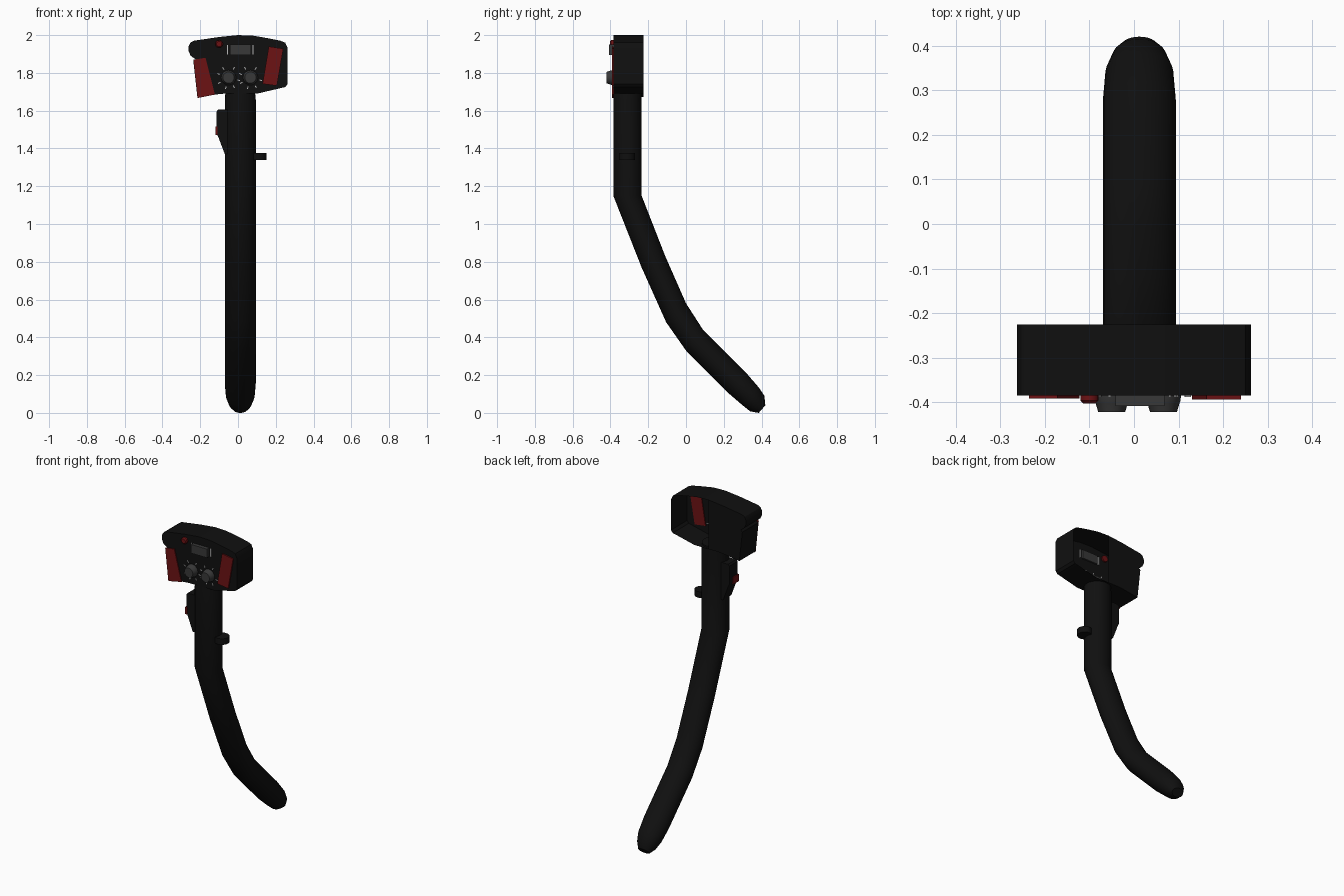
import bpy, bmesh, math
from mathutils import Vector, Matrix

if "Cube" in bpy.data.objects:
    bpy.data.objects.remove(bpy.data.objects["Cube"])


def material(name, rgb):
    m = bpy.data.materials.new(name)
    m.diffuse_color = (*rgb, 1)
    m.use_nodes = True
    m.node_tree.nodes["Principled BSDF"].inputs["Base Color"].default_value = m.diffuse_color
    return m


BLACK = material("black", (0.005, 0.005, 0.005))
RED = material("red", (0.15, 0.006, 0.007))
GREY = material("dark_grey", (0.04, 0.04, 0.04))
WHITE = material("light_grey", (0.5, 0.5, 0.5))


def finish(name, bm, mat, smooth=30):
    bmesh.ops.recalc_face_normals(bm, faces=bm.faces[:])
    me = bpy.data.meshes.new(name)
    bm.to_mesh(me)
    bm.free()
    ob = bpy.data.objects.new(name, me)
    bpy.context.collection.objects.link(ob)
    me.materials.append(mat)
    bpy.ops.object.select_all(action='DESELECT')
    ob.select_set(True)
    bpy.context.view_layer.objects.active = ob
    bpy.ops.object.shade_smooth_by_angle(angle=math.radians(smooth))
    return ob


def loft(name, loops, mat, first=True, last=True, smooth=30):
    """Skin a list of equally long point loops."""
    bm = bmesh.new()
    rings = [[bm.verts.new(p) for p in loop] for loop in loops]
    for a, b in zip(rings, rings[1:]):
        n = len(a)
        for i in range(n):
            bm.faces.new((a[i], a[(i + 1) % n], b[(i + 1) % n], b[i]))
    if first:
        bm.faces.new(rings[0])
    if last:
        bm.faces.new(rings[-1])
    return finish(name, bm, mat, smooth)


def plate(name, pts, y0, y1, mat):
    """Extrude an x,z outline along y."""
    return loft(name, [[(x, y, z) for x, z in pts] for y in (y0, y1)], mat)


def rect(x0, x1, z0, z1):
    return [(x0, z0), (x1, z0), (x1, z1), (x0, z1)]


def turned(name, x, z, steps, mat, n=20):
    """Round part along y from (y, radius) steps."""
    ring = [(math.cos(2 * math.pi * i / n), math.sin(2 * math.pi * i / n)) for i in range(n)]
    return loft(name, [[(x + r * c, y, z + r * s) for c, s in ring] for y, r in steps], mat)


# Bent handle: each section has front y,z / back y,z / half width
CX = 0.012
sections = [
    (-.385, 1.70, -.235, 1.70, .078), (-.385, 1.66, -.235, 1.66, .082),
    (-.385, 1.15, -.235, 1.15, .082), (-.235, .77, -.11, .83, .082),
    (-.105, .48, 0, .58, .082), (0, .33, .09, .44, .082),
    (.23, .10, .32, .21, .082), (.30, .04, .385, .135, .076),
    (.34, .008, .415, .09, .06), (.385, 0, .42, .04, .038),
]
loops = []
for fy, fz, by, bz, hw in sections:
    mid = Vector((CX, (fy + by) / 2, (fz + bz) / 2))
    half = Vector((0, (by - fy) / 2, (bz - fz) / 2))
    loops.append([mid + Vector((hw, 0, 0)) * math.cos(t) + half * math.sin(t)
                  for t in (2 * math.pi * i / 24 for i in range(24))])
loft("handle", loops, BLACK, smooth=40)

# Control head: thin hollow shell, back panel only on the -x half
FRONT, BACK = -.385, -.225
right = [(0, 2.0), (.08, 1.997), (.15, 1.985), (.225, 1.97), (.25, 1.96), (.262, 1.935),
         (.262, 1.74), (.25, 1.725), (.1, 1.69), (0, 1.69)]
left = [(-.075, 1.69), (-.125, 1.685), (-.215, 1.672), (-.236, 1.86), (-.225, 1.872),
        (-.25, 1.89), (-.262, 1.915), (-.262, 1.94), (-.252, 1.96), (-.235, 1.97), (-.1, 1.99)]
outline = right + left
bm = bmesh.new()
f, b = [[bm.verts.new((x, y, z)) for x, z in outline] for y in (FRONT, BACK)]
n = len(outline)
for i in range(n):
    bm.faces.new((f[i], f[(i + 1) % n], b[(i + 1) % n], b[i]))
bm.faces.new(f)
bm.faces.new(b[len(right) - 1:] + [b[0]])
finish("head_shell", bm, BLACK)

# Red side pads
plate("left_pad", [(-.235, 1.87), (-.172, 1.88), (-.122, 1.685), (-.213, 1.667)],
      -.391, -.38, RED)
plate("right_pad", [(.163, 1.94), (.24, 1.928), (.206, 1.732), (.13, 1.742)],
      -.393, -.38, RED)

# Display with side trims, red button
plate("display", rect(-.042, .068, 1.895, 1.95), -.408, -.375, GREY)
for x in (-.055, .08):
    plate("display_trim", rect(x - .003, x + .003, 1.897, 1.948), -.388, -.378, WHITE)
turned("red_button", -.1, 1.953, [(-.375, .02), (-.396, .02), (-.402, .014)], RED)

# Twin dials with scale ticks
for x in (-.05, .066):
    turned("dial", x, 1.775, [(-.38, .04), (-.397, .038), (-.402, .036), (-.422, .03)], GREY)
    for deg in (15, 60, 105, 150, 200, 240, 300):
        m = (Matrix.Translation((x, -.386, 1.775)) @ Matrix.Rotation(math.radians(deg), 4, 'Y')
             @ Matrix.Translation((.056, 0, 0)) @ Matrix.Diagonal((.014, .003, .005, 1)))
        bm = bmesh.new()
        bmesh.ops.create_cube(bm, size=1, matrix=m)
        finish("dial_tick", bm, WHITE)

# Trigger housing on the left of the handle with red switch
plate("trigger_housing", [(-.05, 1.605), (-.105, 1.605), (-.114, 1.595), (-.114, 1.48),
                          (-.104, 1.46), (-.07, 1.37), (-.05, 1.37)], -.352, -.27, BLACK)
plate("trigger_switch", rect(-.12, -.108, 1.47, 1.515), -.356, -.30, RED)

# Round thumb rest on the right
bm = bmesh.new()
bmesh.ops.create_cone(bm, cap_ends=True, segments=24, radius1=.043, radius2=.043, depth=.038,
                      matrix=Matrix.Translation((.107, -.312, 1.358)))
finish("thumb_rest", bm, BLACK)
